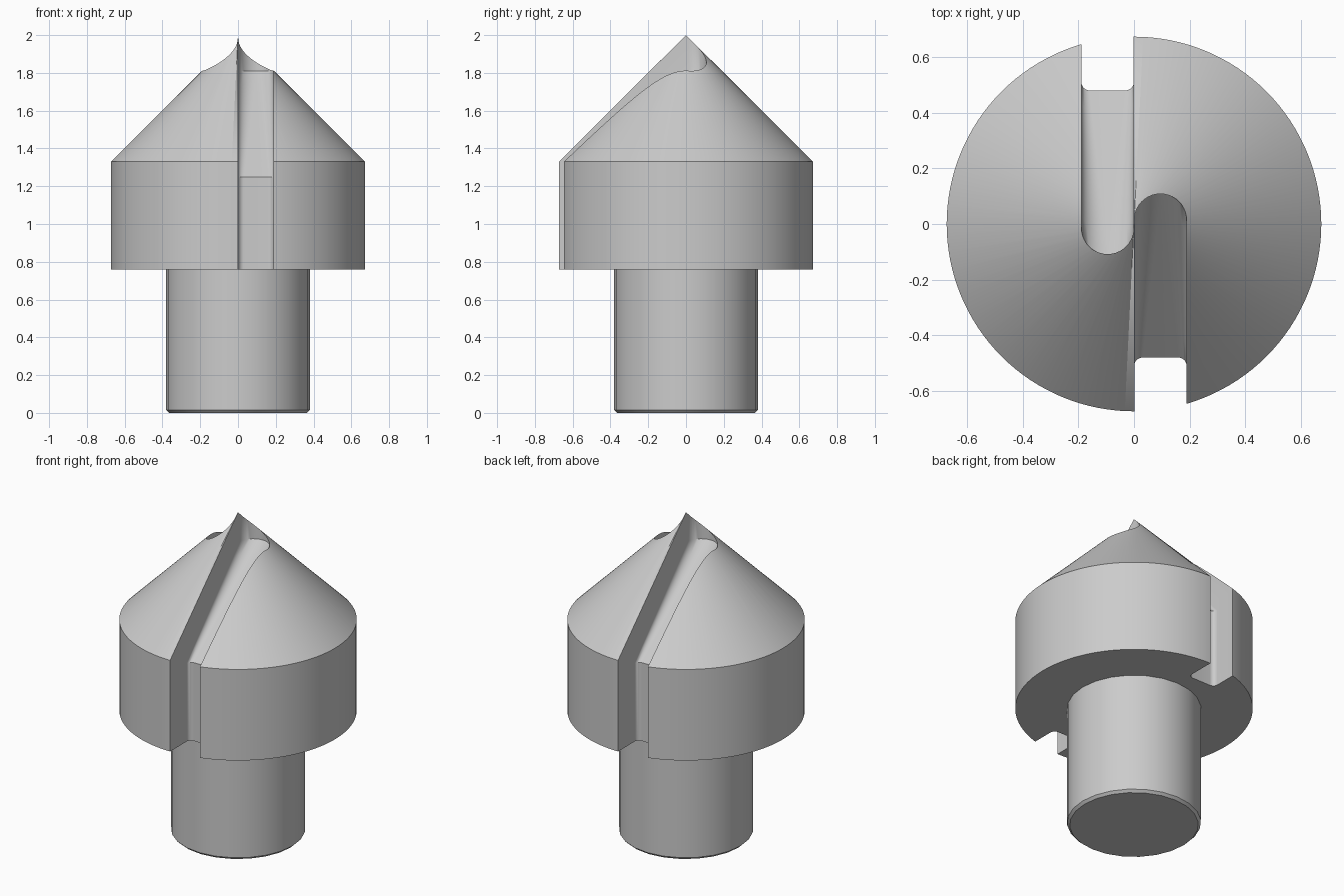
import bpy, math

if "Cube" in bpy.data.objects:
    bpy.data.objects.remove(bpy.data.objects["Cube"])


def make_object(name, verts, faces):
    mesh = bpy.data.meshes.new(name)
    mesh.from_pydata(verts, [], faces)
    obj = bpy.data.objects.new(name, mesh)
    bpy.context.collection.objects.link(obj)
    return obj


def bridge(rings, n):
    # quads between successive closed rings
    return [(r * n + i, r * n + (i + 1) % n, (r + 1) * n + (i + 1) % n, (r + 1) * n + i)
            for r in range(rings - 1) for i in range(n)]


def lathe(name, profile, n, apex=None):
    verts = [(r * math.cos(math.tau * i / n), r * math.sin(math.tau * i / n), z)
             for r, z in profile for i in range(n)]
    faces = bridge(len(profile), n) + [tuple(reversed(range(n)))]
    top = (len(profile) - 1) * n
    if apex is None:
        faces.append(tuple(range(top, top + n)))
    else:
        verts.append((0, 0, apex))
        faces += [(top + i, top + (i + 1) % n, len(verts) - 1) for i in range(n)]
    return make_object(name, verts, faces)


def shade(obj):
    bpy.ops.object.select_all(action='DESELECT')
    obj.select_set(True)
    bpy.context.view_layer.objects.active = obj
    bpy.ops.object.shade_smooth_by_angle(angle=math.radians(30))


# Flute cutter: U-shaped sections lofted from squarish at the rim to round at the tip
X0, X1, STEPS = 0.001, 0.189, 10


def section(z, floor_y, radius):
    pts = [(X1, -1, z)]
    for cx, start in ((X1 - radius, 0), (X0 + radius, math.pi / 2)):
        for k in range(STEPS + 1):
            a = start + math.pi / 2 * k / STEPS
            pts.append((cx + radius * math.cos(a), floor_y - radius + radius * math.sin(a), z))
    return pts + [(X0, -1, z)]


def flute_cutter(name):
    full = (X1 - X0) / 2 - 0.0005
    rings = [section(0.5, -0.48, 0.03), section(1.25, -0.48, 0.03)]
    for k in range(1, 9):
        t = k / 8
        rings.append(section(1.25 + 0.56 * t, -0.48 + 0.588 * t, 0.03 + (full - 0.03) * t))
    rings.append(section(2.3, 0.108, full))
    n = len(rings[0])
    verts = [p for ring in rings for p in ring]
    last = (len(rings) - 1) * n
    faces = bridge(len(rings), n) + [tuple(reversed(range(n))), tuple(range(last, last + n))]
    obj = make_object(name, verts, faces)
    obj.hide_render = True
    return obj


# Cone-tipped cutting head
head = lathe("cutting_head", [(0.673, 0.76), (0.673, 1.33)], 128, apex=2.0)

# Two opposed flutes
for i in range(2):
    cutter = flute_cutter(f"flute_cutter_{i + 1}")
    cutter.rotation_euler.z = math.pi * i
    mod = head.modifiers.new("flute", 'BOOLEAN')
    mod.object = cutter
    mod.operation = 'DIFFERENCE'
    mod.solver = 'EXACT'
    bpy.context.view_layer.objects.active = head
    bpy.context.view_layer.update()
    bpy.ops.object.modifier_apply(modifier=mod.name)
    bpy.data.objects.remove(cutter)
shade(head)

# Shank with a slightly eased lower edge
shank = lathe("shank", [(0.365, 0), (0.38, 0.015), (0.38, 0.765)], 24)
shade(shank)
